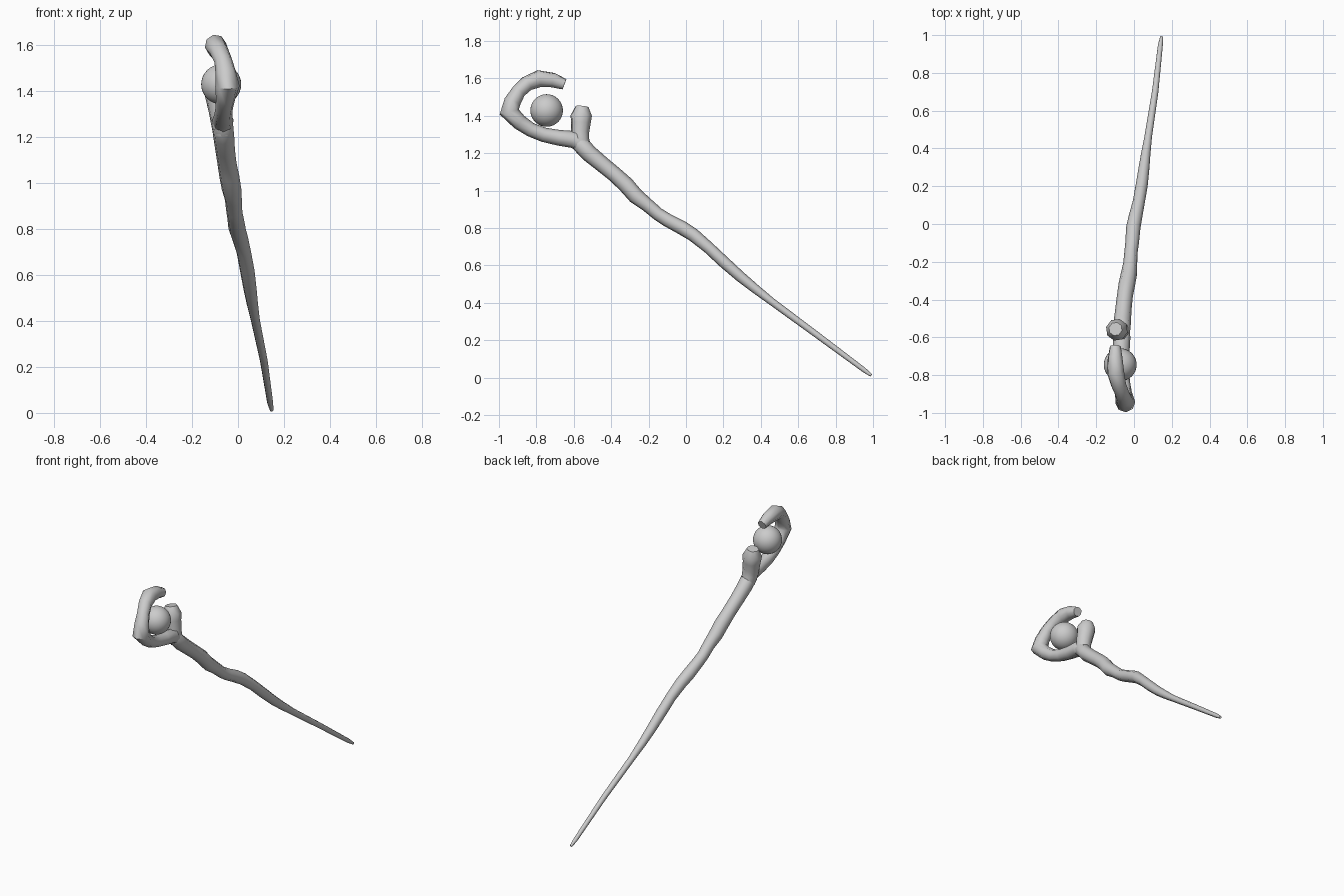
import bpy
import math


def tube(name, pts, sides_res=2):
    """Sweep a round section along (x, y, z, radius) points with flat end caps."""
    cu = bpy.data.curves.new(name, 'CURVE')
    cu.dimensions = '3D'
    cu.bevel_depth = 1.0
    cu.bevel_resolution = sides_res
    cu.use_fill_caps = True
    sp = cu.splines.new('POLY')
    sp.points.add(len(pts) - 1)
    for p, (x, y, z, r) in zip(sp.points, pts):
        p.co = (x, y, z, 1)
        p.radius = r
    ob = bpy.data.objects.new(name, cu)
    bpy.context.collection.objects.link(ob)
    bpy.ops.object.select_all(action='DESELECT')
    ob.select_set(True)
    bpy.context.view_layer.objects.active = ob
    bpy.ops.object.convert(target='MESH')
    bpy.ops.object.shade_smooth_by_angle(angle=math.radians(50))
    return bpy.context.object


# Gnarled shaft, thin at the foot and thicker toward the fork
tube("shaft", [
    (0.146, 0.99, 0.012, 0.008),
    (0.140, 0.95, 0.042, 0.013),
    (0.112, 0.70, 0.228, 0.017),
    (0.075, 0.46, 0.405, 0.020),
    (0.062, 0.37, 0.475, 0.025),
    (0.052, 0.29, 0.540, 0.029),
    (0.040, 0.20, 0.620, 0.032),
    (0.026, 0.12, 0.695, 0.032),
    (0.008, 0.04, 0.762, 0.036),
    (-0.004, -0.02, 0.800, 0.038),
    (-0.010, -0.10, 0.842, 0.036),
    (-0.016, -0.15, 0.874, 0.035),
    (-0.020, -0.21, 0.925, 0.037),
    (-0.028, -0.27, 0.972, 0.043),
    (-0.038, -0.32, 1.030, 0.044),
    (-0.048, -0.38, 1.085, 0.042),
    (-0.056, -0.45, 1.142, 0.043),
    (-0.062, -0.52, 1.200, 0.046),
    (-0.068, -0.57, 1.255, 0.047),
    (-0.070, -0.59, 1.285, 0.030),
])

# Short upright stump of the fork
tube("fork_stump", [
    (-0.068, -0.545, 1.215, 0.042),
    (-0.072, -0.563, 1.265, 0.048),
    (-0.078, -0.566, 1.310, 0.050),
    (-0.086, -0.562, 1.360, 0.054),
    (-0.091, -0.560, 1.400, 0.059),
    (-0.098, -0.556, 1.448, 0.036),
])

# Hooked claw curling around the orb
tube("hook", [
    (-0.066, -0.54, 1.235, 0.040),
    (-0.066, -0.60, 1.273, 0.047),
    (-0.066, -0.68, 1.282, 0.042),
    (-0.064, -0.76, 1.298, 0.039),
    (-0.060, -0.83, 1.325, 0.038),
    (-0.054, -0.89, 1.365, 0.042),
    (-0.046, -0.945, 1.420, 0.053),
    (-0.053, -0.928, 1.475, 0.045),
    (-0.064, -0.895, 1.530, 0.039),
    (-0.082, -0.850, 1.572, 0.041),
    (-0.098, -0.785, 1.598, 0.047),
    (-0.100, -0.710, 1.590, 0.040),
    (-0.099, -0.650, 1.568, 0.030),
])

# Floating orb
bpy.ops.mesh.primitive_uv_sphere_add(segments=32, ring_count=16, radius=0.087,
                                     location=(-0.073, -0.745, 1.428))
bpy.context.object.name = "orb"
bpy.ops.object.shade_smooth()
